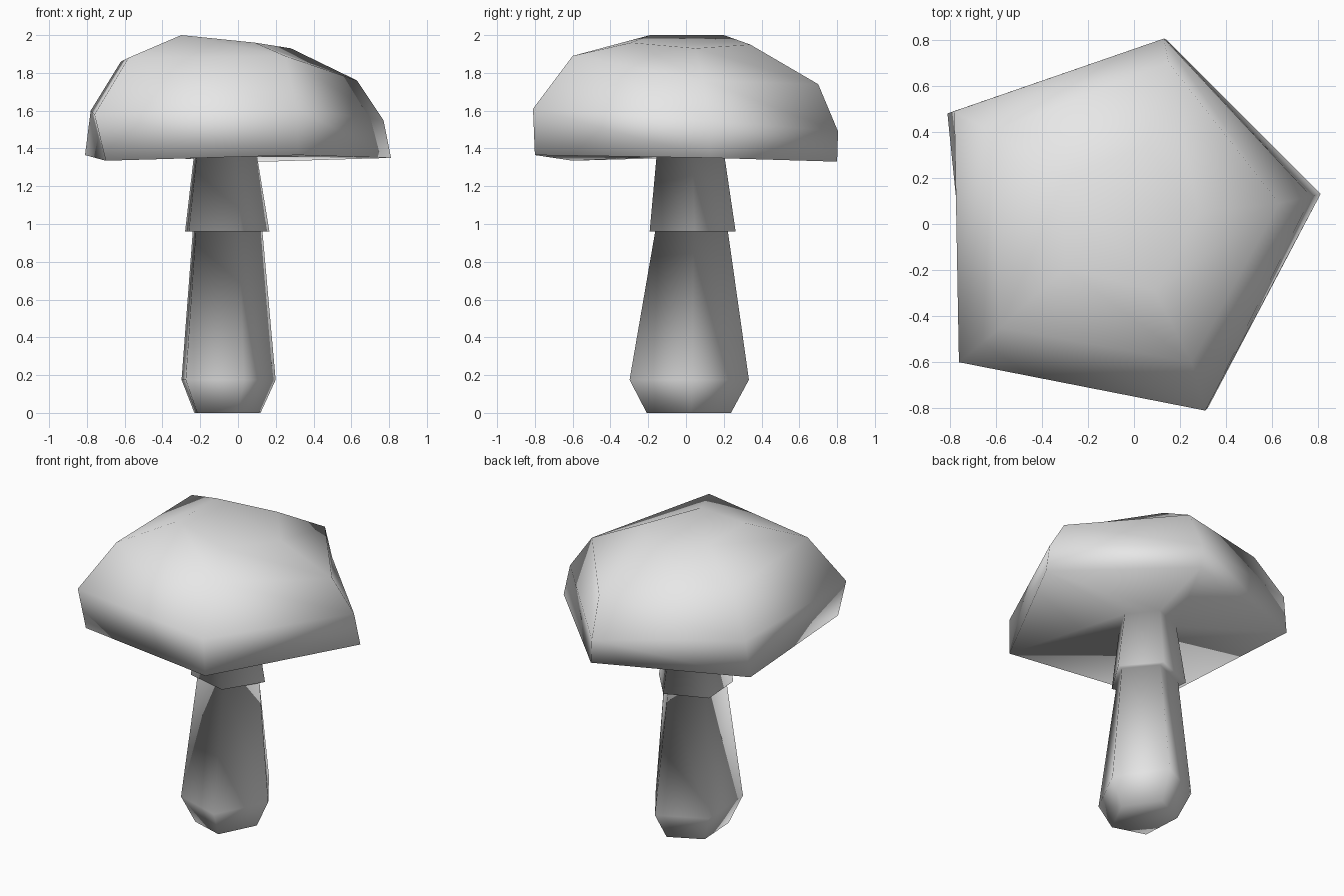
import bpy
import bmesh
from math import cos, sin, radians

cube = bpy.data.objects.get("Cube")
if cube:
    bpy.data.objects.remove(cube, do_unlink=True)

# Five corner directions shared by the stem, skirt and cap
CORNERS = [radians(76 - 72 * i) for i in range(5)]


def stem_ring(height, centre, radii):
    """Pentagon stretched separately along x and y."""
    return [(centre[0] + radii[0] * cos(a), centre[1] + radii[1] * sin(a), height)
            for a in CORNERS]


def make_material(name, colour):
    material = bpy.data.materials.new(name)
    material.use_nodes = True
    material.diffuse_color = colour
    for node in material.node_tree.nodes:
        if node.type == 'BSDF_PRINCIPLED':
            node.inputs["Base Color"].default_value = colour
    return material


def loft(name, rings, material):
    """Join a stack of pentagons into one closed, smooth body."""
    bm = bmesh.new()
    stack = [[bm.verts.new(point) for point in ring] for ring in rings]
    for lower, upper in zip(stack, stack[1:]):
        for i in range(len(lower)):
            j = (i + 1) % len(lower)
            bm.faces.new((lower[i], lower[j], upper[j], upper[i]))
    bm.faces.new(stack[0])
    bm.faces.new(stack[-1])
    bmesh.ops.recalc_face_normals(bm, faces=bm.faces[:])
    for face in bm.faces:
        face.smooth = True
    mesh = bpy.data.meshes.new(name)
    bm.to_mesh(mesh)
    bm.free()
    mesh.materials.append(material)
    body = bpy.data.objects.new(name, mesh)
    bpy.context.collection.objects.link(body)
    return body


# Bulbous foot, tapering stem and the skirt below the cap
stem = [
    stem_ring(0, (-.07, .01), (.19, .235)),
    stem_ring(.175, (-.07, .01), (.27, .333)),
    stem_ring(.96, (-.07, .025), (.2, .203)),
    stem_ring(.96, (-.075, .03), (.242, .24)),
    stem_ring(1.355, (-.08, .02), (.182, .19)),
]

# Uneven, slightly tilted cap: rim, widest band, shoulder and crown
cap = [
    [(.14, .8, 1.33), (.81, .13, 1.35), (.32, -.8, 1.365), (-.7, -.6, 1.335), (-.81, .48, 1.365)],
    [(.13, .805, 1.49), (.77, .12, 1.55), (.31, -.81, 1.61), (-.76, -.6, 1.58), (-.78, .49, 1.6)],
    [(.15, .7, 1.74), (.63, .09, 1.76), (.25, -.6, 1.89), (-.58, -.45, 1.88), (-.62, .4, 1.86)],
    [(.05, .34, 1.95), (.28, .05, 1.93), (.09, -.29, 1.96), (-.3, -.19, 2), (-.3, .2, 2)],
]

grey = make_material("light grey", (.8, .8, .8, 1))
loft("mushroom", stem + cap, grey)
